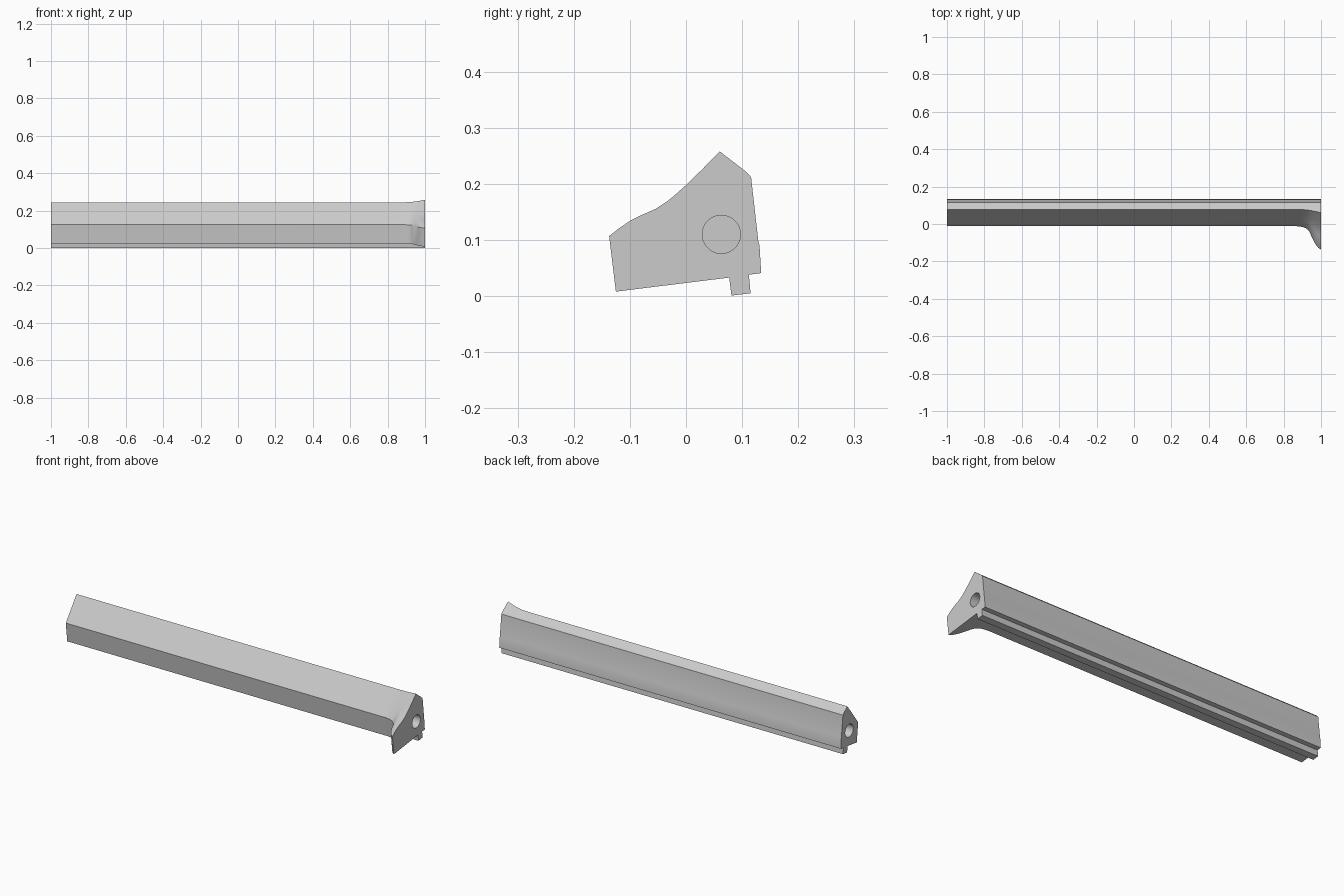
import bpy
import bmesh
import math
from mathutils import Vector

cube = bpy.data.objects.get("Cube")
if cube:
    bpy.data.objects.remove(cube, do_unlink=True)

grey = bpy.data.materials.new("light grey")
grey.use_nodes = True
colour = (0.6, 0.6, 0.6, 1)
grey.diffuse_color = colour
grey.node_tree.nodes["Principled BSDF"].inputs["Base Color"].default_value = colour

# Cross-section (y, z): underside tab and stepped back, shared by the whole bar
BACK = [(0.108, 0.221), (0.116, 0.212), (0.129, 0.097), (0.131, 0.091), (0.134, 0.041),
        (0.112, 0.038), (0.115, 0.005), (0.081, 0.001), (0.077, 0.033)]
# Front of the bar, and the sweeping curve of its flared end
FOOT, EDGE, RIDGE = Vector((0.0, 0.0235)), Vector((-0.012, 0.125)), Vector((0.078, 0.244))
END_FOOT = Vector((-0.125, 0.008))
END_CURVE = [Vector(p) for p in [(-0.137, 0.107), (-0.119, 0.121), (-0.1, 0.134),
             (-0.078, 0.145), (-0.053, 0.156), (-0.028, 0.173), (-0.002, 0.196),
             (0.028, 0.225), (0.06, 0.258)]]
# How far the flare has grown along x
FLARE = [(-1, 0), (0.87, 0), (0.89, 0.015), (0.905, 0.04), (0.92, 0.09), (0.932, 0.17),
         (0.942, 0.3), (0.952, 0.49), (0.962, 0.65), (0.972, 0.79), (0.985, 0.92), (1, 1)]


def section(x, grow):
    """Outline of the bar at x, blended from straight to flared."""
    late = max(0, (x - 0.87) / 0.13) ** 2
    points = [FOOT.lerp(END_FOOT, grow)]
    last = len(END_CURVE) - 1
    for i, target in enumerate(END_CURVE):
        s = i / last
        blend = grow * (1 - s) + late * s
        points.append(EDGE.lerp(RIDGE, s).lerp(target, blend))
    points += [Vector(p) for p in BACK]
    return [(x, p.x, p.y) for p in points]


# Bar lofted through its sections
bm = bmesh.new()
rings = [[bm.verts.new(p) for p in section(x, g)] for x, g in FLARE]
for a, b in zip(rings, rings[1:]):
    for i in range(len(a)):
        j = (i + 1) % len(a)
        bm.faces.new((a[i], a[j], b[j], b[i]))
bm.faces.new(rings[0])
bm.faces.new(rings[-1])
bmesh.ops.recalc_face_normals(bm, faces=bm.faces)
mesh = bpy.data.meshes.new("flared_bar")
bm.to_mesh(mesh)
bm.free()
bar = bpy.data.objects.new("flared_bar", mesh)
bpy.context.collection.objects.link(bar)
mesh.materials.append(grey)
bpy.context.view_layer.objects.active = bar

# Round blind hole in each end
for side in (-1, 1):
    bpy.ops.mesh.primitive_cylinder_add(vertices=48, radius=0.034, depth=0.3,
                                        location=(side, 0.063, 0.11),
                                        rotation=(0, math.pi / 2, 0))
    cutter = bpy.context.object
    cutter.name = "hole_cutter"
    cutter.hide_render = True
    cutter.data.materials.append(grey)
    cut = bar.modifiers.new("end_hole", 'BOOLEAN')
    cut.operation = 'DIFFERENCE'
    cut.solver = 'EXACT'
    cut.object = cutter
    bpy.context.view_layer.objects.active = bar
    bpy.ops.object.modifier_apply(modifier=cut.name)
    bpy.data.objects.remove(cutter, do_unlink=True)

bpy.ops.object.select_all(action='DESELECT')
bar.select_set(True)
bpy.ops.object.shade_smooth_by_angle(angle=math.radians(30))
